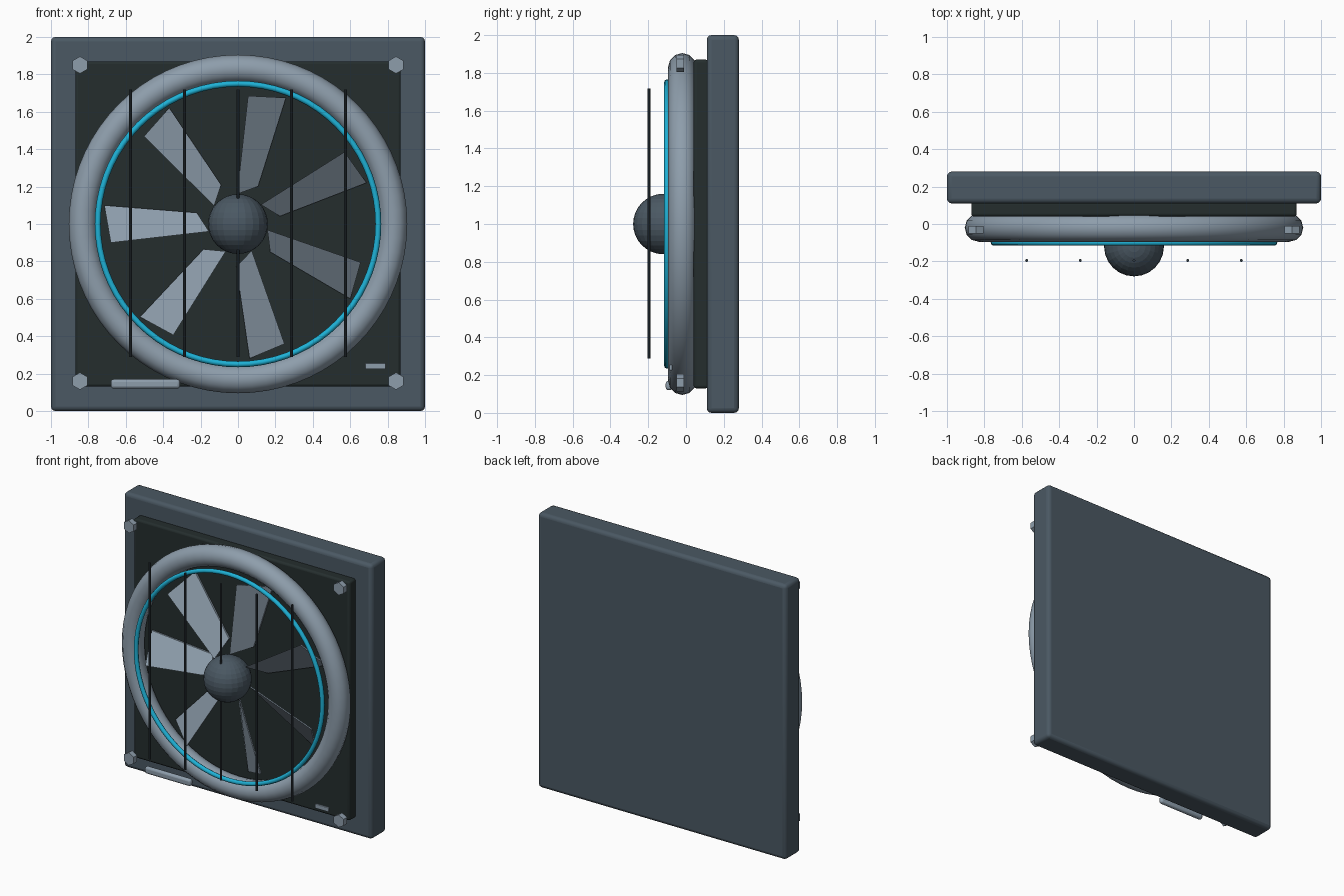
import bpy, bmesh, math
from mathutils import Matrix, Vector

if "Cube" in bpy.data.objects:
    bpy.data.objects.remove(bpy.data.objects["Cube"])


def material(name, rgb):
    m = bpy.data.materials.new(name)
    m.diffuse_color = (*rgb, 1)
    m.use_nodes = True
    m.node_tree.nodes["Principled BSDF"].inputs["Base Color"].default_value = m.diffuse_color
    return m


SLATE = material("slate", (0.069, 0.098, 0.125))
DARK = material("dark_green_black", (0.018, 0.027, 0.027))
STEEL = material("light_steel", (0.27, 0.34, 0.41))
CYAN = material("cyan", (0.013, 0.44, 0.67))
BAR = material("dark_slate", (0.03, 0.042, 0.052))


def finish(obj, name, mat, smooth=None):
    obj.name = name
    obj.data.materials.append(mat)
    if smooth:
        bpy.ops.object.shade_smooth_by_angle(angle=math.radians(smooth))
    return obj


def box(name, centre, size, bevel, mat):
    bpy.ops.mesh.primitive_cube_add(size=1, location=centre)
    obj = bpy.context.object
    obj.scale = size
    bpy.ops.object.transform_apply(location=False, rotation=False, scale=True)
    mod = obj.modifiers.new("rounded_edges", 'BEVEL')
    mod.width = bevel
    mod.segments = 3
    return finish(obj, name, mat, 40)


def ring(name, y, major, minor, sides, mat):
    bpy.ops.mesh.primitive_torus_add(
        location=(0, y, 1), rotation=(math.pi / 2, 0, 0), major_radius=major,
        minor_radius=minor, major_segments=72, minor_segments=sides)
    return finish(bpy.context.object, name, mat, 60)


# Square housing and the dark panel in front of it
box("frame", (0, 0.195, 1), (2, 0.17, 2), 0.025, SLATE)
box("dark_panel", (0, 0.08, 1), (1.74, 0.08, 1.74), 0.015, DARK)

# Shroud ring and thin coloured trim
ring("shroud_ring", -0.02, 0.83, 0.075, 12, STEEL)
ring("trim_ring", -0.1, 0.75, 0.016, 8, CYAN)

# Hub
bpy.ops.mesh.primitive_uv_sphere_add(
    segments=24, ring_count=16, radius=0.16, location=(0, -0.12, 1))
finish(bpy.context.object, "hub", SLATE)

# Seven pitched, tapered blades: corners as (radial, depth, tangential)
corners = [(0.155, -0.085, 0.04), (0.68, -0.09, 0.10),
           (0.715, 0.035, -0.10), (0.22, 0.03, -0.06)]
for i in range(7):
    turn = Matrix.Rotation(-(math.pi + i * math.tau / 7), 4, 'Y')
    bm = bmesh.new()
    rows = [[bm.verts.new(turn @ Vector((r, y + d, t))) for r, y, t in corners]
            for d in (-0.006, 0.006)]
    bm.faces.new(rows[0])
    bm.faces.new(rows[1][::-1])
    for a in range(4):
        b = (a + 1) % 4
        bm.faces.new((rows[0][a], rows[1][a], rows[1][b], rows[0][b]))
    bmesh.ops.recalc_face_normals(bm, faces=bm.faces)
    mesh = bpy.data.meshes.new("blade")
    bm.to_mesh(mesh)
    bm.free()
    obj = bpy.data.objects.new("blade", mesh)
    obj.location.z = 1
    bpy.context.collection.objects.link(obj)
    finish(obj, f"blade_{i + 1}", STEEL)

# Vertical guard bars
for i in range(-2, 3):
    bpy.ops.mesh.primitive_cylinder_add(
        vertices=8, radius=0.008, depth=1.43, location=(i * 0.287, -0.195, 1.003))
    finish(bpy.context.object, f"guard_bar_{i + 3}", BAR)

# Hexagonal corner bolts
for x in (-0.845, 0.845):
    for z in (0.16, 1.85):
        bpy.ops.mesh.primitive_cylinder_add(
            vertices=6, radius=0.046, depth=0.04, location=(x, -0.03, z),
            rotation=(math.pi / 2, 0, 0))
        finish(bpy.context.object, "corner_bolt", STEEL)

# Lower handle and small plate
box("handle", (-0.495, -0.09, 0.145), (0.37, 0.035, 0.05), 0.015, STEEL)
box("small_plate", (0.735, -0.08, 0.24), (0.11, 0.016, 0.032), 0.004, STEEL)
